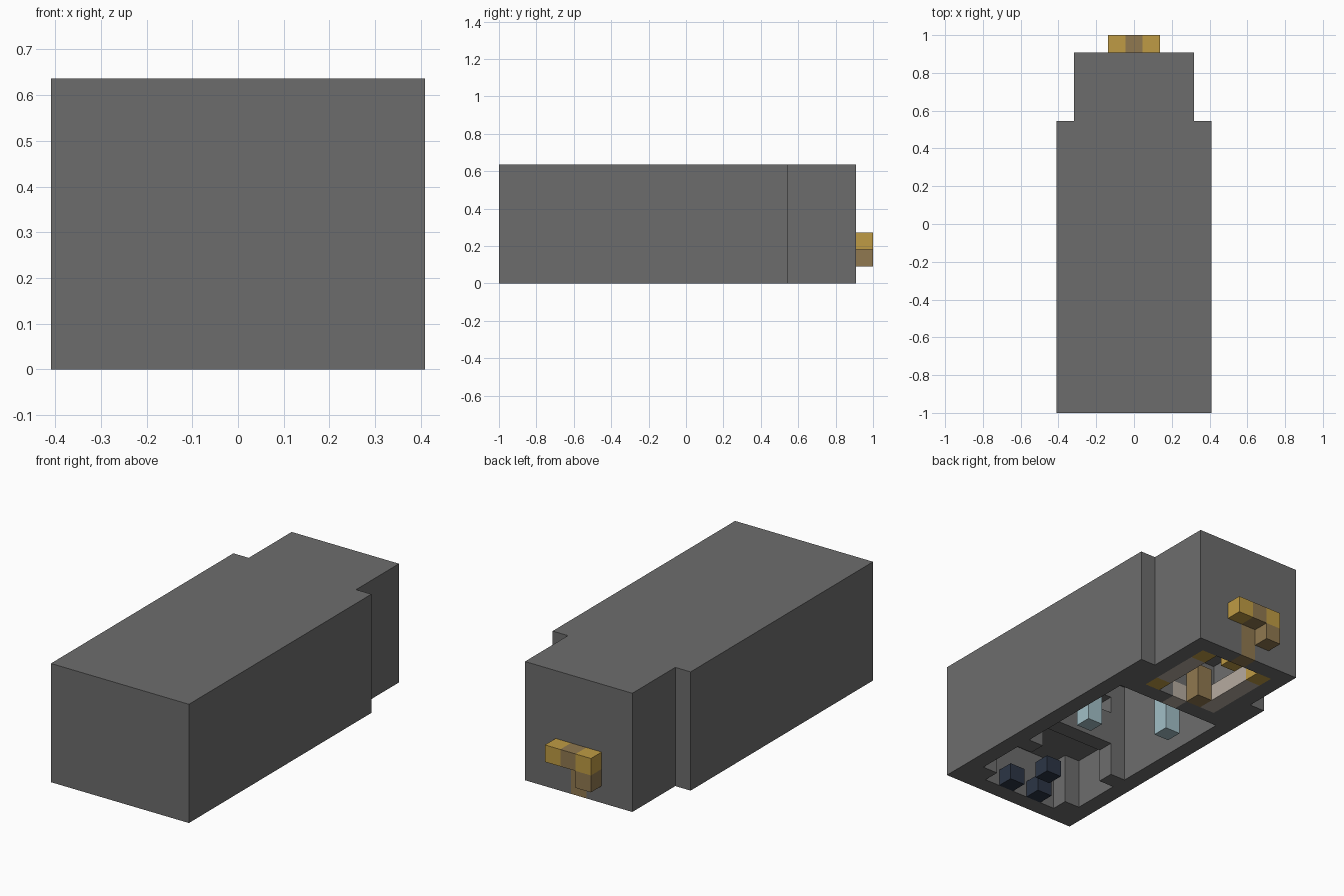
import bpy, bmesh, math
from mathutils import Vector

if "Cube" in bpy.data.objects:
    bpy.data.objects.remove(bpy.data.objects["Cube"])

UNIT = 1 / 11                       # edge of one block
ORIGIN = Vector((-4.5 * UNIT, -1, 0))
cells = {}                          # grid position -> part name


def fill(part, x, y, z):
    """Fill a box of blocks, or hollow it out when part is None."""
    for i in range(*x):
        for j in range(*y):
            for k in range(*z):
                if part:
                    cells[i, j, k] = part
                else:
                    cells.pop((i, j, k), None)


def block(part, x, y, z, height=1):
    fill(part, (x, x + 1), (y, y + 1), (z, z + height))


def material(name, rgb):
    mat = bpy.data.materials.new(name)
    mat.use_nodes = True
    colour = (*rgb, 1)
    mat.diffuse_color = colour
    bsdf = mat.node_tree.nodes["Principled BSDF"]
    bsdf.inputs["Base Color"].default_value = colour
    bsdf.inputs["Roughness"].default_value = 0.8
    return mat


# Outer shell: wide hull and narrower rear section
fill("hull", (0, 9), (0, 17), (0, 7))
fill("hull", (1, 8), (17, 21), (0, 7))

# Front room with clipped corners, open below
fill(None, (1, 8), (2, 5), (0, 3))
fill(None, (2, 7), (1, 2), (0, 3))

# Doorway and upper opening in the partition
fill(None, (2, 7), (5, 6), (0, 2))
fill(None, (2, 7), (5, 6), (4, 5))

# Tall middle room and rear machine bay
fill(None, (1, 8), (6, 14), (0, 6))
fill(None, (2, 7), (15, 20), (0, 3))

# Three seats and two pillars
for x, y in ((3, 1), (5, 1), (4, 3)):
    block("seats", x, y, 0)
for x, y in ((6, 9), (2, 11)):
    block("pillars", x, y, 0, 3)

# Machine frame: pale rails, gold corners, brown links
for x in (2, 6):
    fill("rails", (x, x + 1), (16, 19), (0, 1))
    block("gold_fittings", x, 19, 0)
block("gold_fittings", 6, 15, 0)
block("rails", 2, 15, 0)
block("rails", 4, 14, 0)
block("brown_links", 3, 15, 0, 2)
for x in (3, 5):
    block("gold_fittings", x, 18, 1, 2)

# Brown stem through the rear wall, and the hook outside
block("brown_links", 4, 20, 0, 2)
block("brown_links", 4, 21, 2)
block("brown_links", 3, 21, 1)
for x in (3, 5):
    block("gold_fittings", x, 21, 2)

MATERIALS = {
    "hull": material("grey", (0.152, 0.152, 0.152)),
    "seats": material("navy", (0.025, 0.036, 0.06)),
    "pillars": material("pale_blue", (0.36, 0.52, 0.57)),
    "rails": material("cream", (0.47, 0.41, 0.35)),
    "gold_fittings": material("gold", (0.52, 0.33, 0.058)),
    "brown_links": material("brown", (0.28, 0.19, 0.08)),
}


def build(part):
    """Skin the exposed sides of a part's blocks and merge flat areas."""
    bm = bmesh.new()
    for cell, owner in cells.items():
        if owner != part:
            continue
        centre = Vector(cell) + Vector((0.5, 0.5, 0.5))
        for axis in range(3):
            for sign in (-1, 1):
                normal = Vector((0, 0, 0))
                normal[axis] = sign
                if tuple(int(c + n) for c, n in zip(cell, normal)) in cells:
                    continue
                side = Vector((0, 0, 0))
                side[(axis + 1) % 3] = 0.5
                up = normal.cross(side)
                mid = centre + normal / 2
                corners = (mid - side - up, mid + side - up,
                           mid + side + up, mid - side + up)
                bm.faces.new([bm.verts.new(ORIGIN + c * UNIT) for c in corners])
    bmesh.ops.remove_doubles(bm, verts=bm.verts, dist=UNIT / 100)
    bmesh.ops.dissolve_limit(bm, angle_limit=math.radians(1),
                             verts=bm.verts, edges=bm.edges)
    mesh = bpy.data.meshes.new(part)
    bm.to_mesh(mesh)
    bm.free()
    mesh.materials.append(MATERIALS[part])
    bpy.context.collection.objects.link(bpy.data.objects.new(part, mesh))


for part in MATERIALS:
    build(part)
